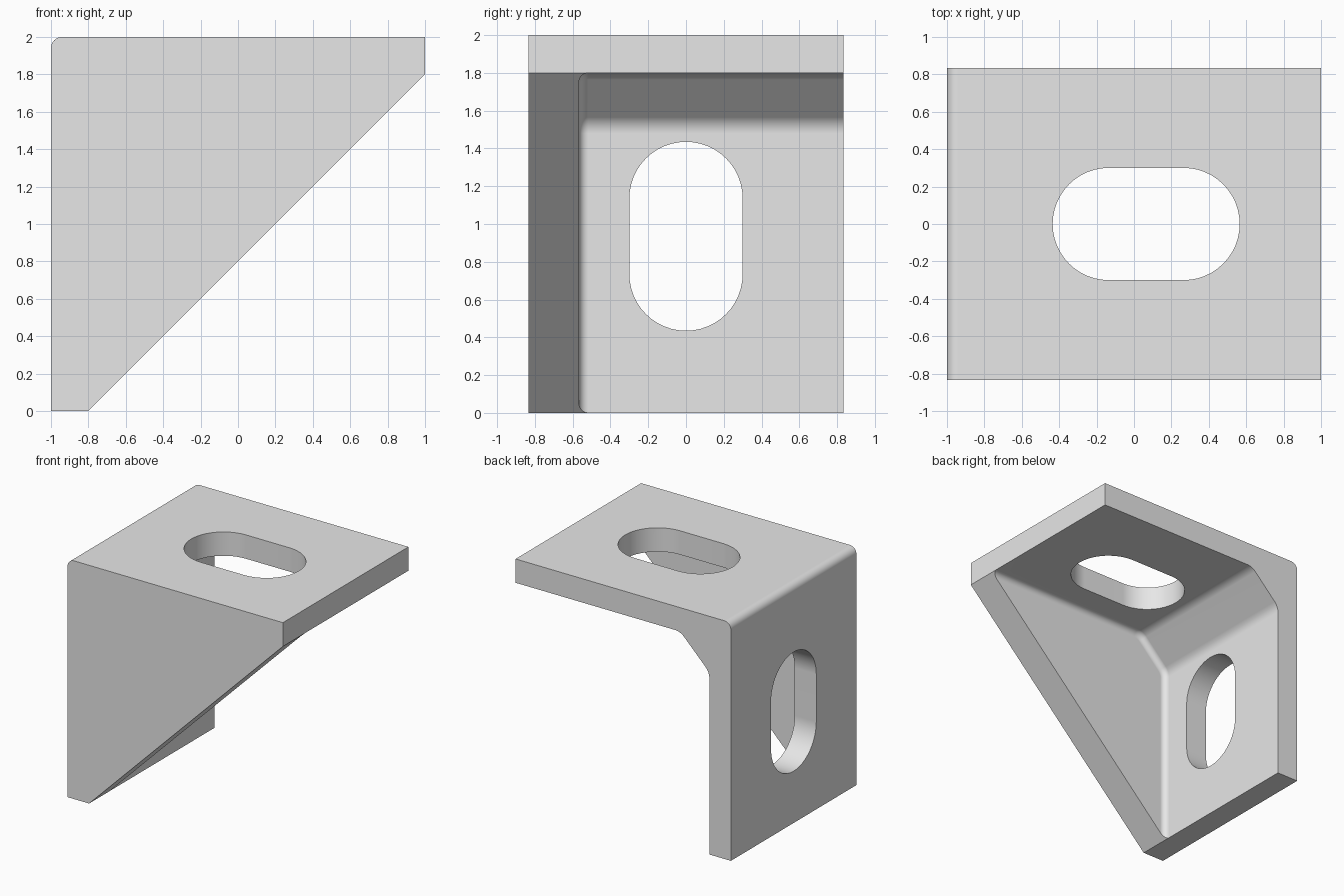
import bpy
import bmesh
from math import cos, sin, pi, radians, tan
from mathutils import Vector

cube = bpy.data.objects.get("Cube")
if cube:
    bpy.data.objects.remove(cube, do_unlink=True)

DEPTH = 0.833      # half width of the bracket
WALL = 0.2         # plate thickness
GUSSET = -0.567    # inner face of the side gusset
FILLET = 0.05

grey = bpy.data.materials.new("plain grey")
grey.use_nodes = True
colour = (0.8, 0.8, 0.8, 1)
grey.diffuse_color = colour
grey.node_tree.nodes["Principled BSDF"].inputs["Base Color"].default_value = colour


def rounded(points, radii, steps=8):
    """Round the corners of a convex outline, with one radius per corner."""
    result = []
    for i, (p, r) in enumerate(zip(points, radii)):
        p = Vector(p)
        if r == 0:
            result.append(p)
            continue
        a = (Vector(points[i - 1]) - p).normalized()
        b = (Vector(points[(i + 1) % len(points)]) - p).normalized()
        half = a.angle(b) / 2
        centre = p + (a + b).normalized() * r / sin(half)
        start = p + a * r / tan(half) - centre
        end = p + b * r / tan(half) - centre
        sweep = pi - 2 * half
        for s in range(steps + 1):
            t = s / steps
            result.append(centre + (start * sin((1 - t) * sweep)
                                    + end * sin(t * sweep)) / sin(sweep))
    return result


def prism(name, outline, place, low, high):
    """Extrude a flat outline; place(u, v, w) gives the 3D position."""
    bm = bmesh.new()
    bottom, top = ([bm.verts.new(place(u, v, w)) for u, v in outline]
                   for w in (low, high))
    bm.faces.new(bottom)
    bm.faces.new(top[::-1])
    for i in range(len(outline)):
        j = (i + 1) % len(outline)
        bm.faces.new((bottom[j], bottom[i], top[i], top[j]))
    bmesh.ops.recalc_face_normals(bm, faces=bm.faces)
    mesh = bpy.data.meshes.new(name)
    bm.to_mesh(mesh)
    bm.free()
    obj = bpy.data.objects.new(name, mesh)
    bpy.context.collection.objects.link(obj)
    mesh.materials.append(grey)
    return obj


def along_y(u, v, w):
    return (u, w, v)


def slot_outline(centre, radius=0.3, straight=0.2, steps=24):
    """Stadium shape, long in u."""
    points = []
    for side in (1, -1):
        for s in range(steps + 1):
            a = -pi / 2 + pi * s / steps
            points.append((centre + side * (straight + radius * cos(a)),
                           side * radius * sin(a)))
    return points


# Solid body: square back and top, sloping front edge
bracket = prism("corner_bracket",
                rounded([(-1, 0), (WALL - 1, 0), (1, 2 - WALL), (1, 2), (-1, 2)],
                        [0, 0, 0, 0, 0.06]),
                along_y, -DEPTH, DEPTH)

# Pocket between the two plates and the gusset
pocket = prism("pocket_cutter",
               rounded([(-0.8, -1), (3, -1), (3, 1.8), (-0.53, 1.8), (-0.8, 1.53)],
                       [0, 0, 0, 0.12, 0.12]),
               along_y, GUSSET, 2)
bm = bmesh.new()
bm.from_mesh(pocket.data)
rim = [e for e in bm.edges
       if all(abs(v.co.y - GUSSET) < 1e-4 for v in e.verts)
       and not all(v.co.x > 2.9 for v in e.verts)
       and not all(v.co.z < -0.9 for v in e.verts)]
bmesh.ops.bevel(bm, geom=rim, offset=FILLET, offset_type='OFFSET', segments=8,
                profile=0.5, affect='EDGES', clamp_overlap=False)
bm.to_mesh(pocket.data)
bm.free()

# Slotted holes, one through each plate
top_slot = prism("top_slot_cutter", slot_outline(0.065),
                 lambda u, v, w: (u, v, w), 1.7, 2.2)
wall_slot = prism("wall_slot_cutter", slot_outline(0.935),
                  lambda u, v, w: (w, v, u), -1.2, -0.7)

bpy.context.view_layer.objects.active = bracket
for cutter in (pocket, top_slot, wall_slot):
    cut = bracket.modifiers.new(cutter.name, 'BOOLEAN')
    cut.operation = 'DIFFERENCE'
    cut.solver = 'EXACT'
    cut.object = cutter
    bpy.ops.object.modifier_apply(modifier=cut.name)
    bpy.data.objects.remove(cutter, do_unlink=True)

# Smooth fillets, crisp edges, flat plates
bpy.ops.object.select_all(action='DESELECT')
bracket.select_set(True)
bpy.ops.object.shade_smooth_by_angle(angle=radians(30))
weighted = bracket.modifiers.new("flat plates", 'WEIGHTED_NORMAL')
weighted.keep_sharp = True
